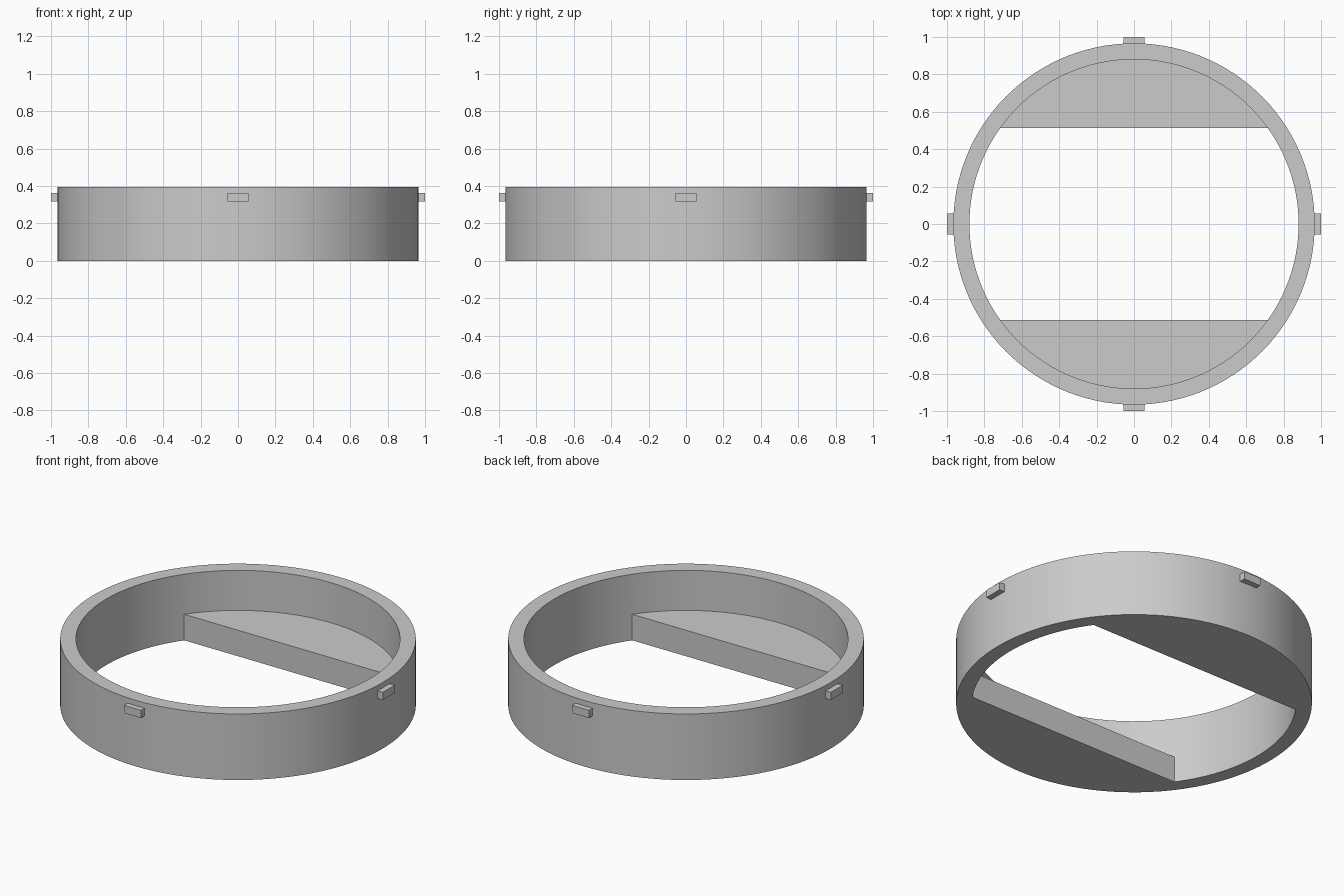
import bpy, bmesh, math
from mathutils import Matrix

if "Cube" in bpy.data.objects:
    bpy.data.objects.remove(bpy.data.objects["Cube"])

OUTER, INNER, HEIGHT = 0.966, 0.88, 0.396
SHELF_Y, SHELF_Z = 0.512, 0.156
SIDE_STEPS, SHELF_STEPS = 28, 36

grey = bpy.data.materials.new("plain grey")
grey.use_nodes = True
grey.diffuse_color = (0.6, 0.6, 0.6, 1)
grey.node_tree.nodes["Principled BSDF"].inputs["Base Color"].default_value = (0.6, 0.6, 0.6, 1)


def make_object(name, bm):
    bmesh.ops.recalc_face_normals(bm, faces=bm.faces[:])
    mesh = bpy.data.meshes.new(name)
    bm.to_mesh(mesh)
    bm.free()
    mesh.materials.append(grey)
    obj = bpy.data.objects.new(name, mesh)
    bpy.context.collection.objects.link(obj)
    return obj


# Angles round the ring, with a step exactly at each shelf corner
corner = math.asin(SHELF_Y / INNER)
arcs = [(-corner, corner, SIDE_STEPS), (corner, math.pi - corner, SHELF_STEPS)]
angles = []
for turn in (0, math.pi):
    for start, end, steps in arcs:
        angles += [turn + start + (end - start) * i / steps for i in range(steps)]
count = len(angles)
half = count // 2

# Ring with two flat shelves, as one closed body
bm = bmesh.new()


def loop(radius, z):
    return [bm.verts.new((radius * math.cos(a), radius * math.sin(a), z)) for a in angles]


def bridge(a, b, indices):
    for i in indices:
        j = (i + 1) % count
        bm.faces.new((a[i], a[j], b[j], b[i]))


outer_low, outer_top = loop(OUTER, 0), loop(OUTER, HEIGHT)
inner_top, inner_mid, inner_low = loop(INNER, HEIGHT), loop(INNER, SHELF_Z), loop(INNER, 0)
bridge(outer_low, outer_top, range(count))
bridge(outer_top, inner_top, range(count))
bridge(inner_top, inner_mid, range(count))
for base in (0, half):
    # open side of the bore
    side = range(base, base + SIDE_STEPS)
    bridge(inner_mid, inner_low, side)
    bridge(inner_low, outer_low, side)
    # shelf top, straight edge and underside
    arc = [i % count for i in range(base + SIDE_STEPS, base + half + 1)]
    first, last = arc[0], arc[-1]
    bm.faces.new([inner_mid[i] for i in arc])
    bm.faces.new((inner_mid[first], inner_mid[last], inner_low[last], inner_low[first]))
    bm.faces.new([outer_low[i] for i in arc] + [inner_low[last], inner_low[first]])
bmesh.ops.delete(bm, geom=[v for v in bm.verts if not v.link_faces], context='VERTS')
ring = make_object("ring_with_shelves", bm)
bpy.ops.object.select_all(action='DESELECT')
ring.select_set(True)
bpy.context.view_layer.objects.active = ring
bpy.ops.object.shade_smooth_by_angle(angle=math.radians(30))

# Four small locking tabs near the rim
for k, name in enumerate(("left", "back", "right", "front")):
    bm = bmesh.new()
    bmesh.ops.create_cube(bm, size=1, matrix=Matrix.Rotation(k * math.pi / 2, 4, 'Z')
                          @ Matrix.Translation((0.975, 0, 0.341))
                          @ Matrix.Diagonal((0.05, 0.113, 0.046, 1)))
    make_object(name + "_tab", bm)
